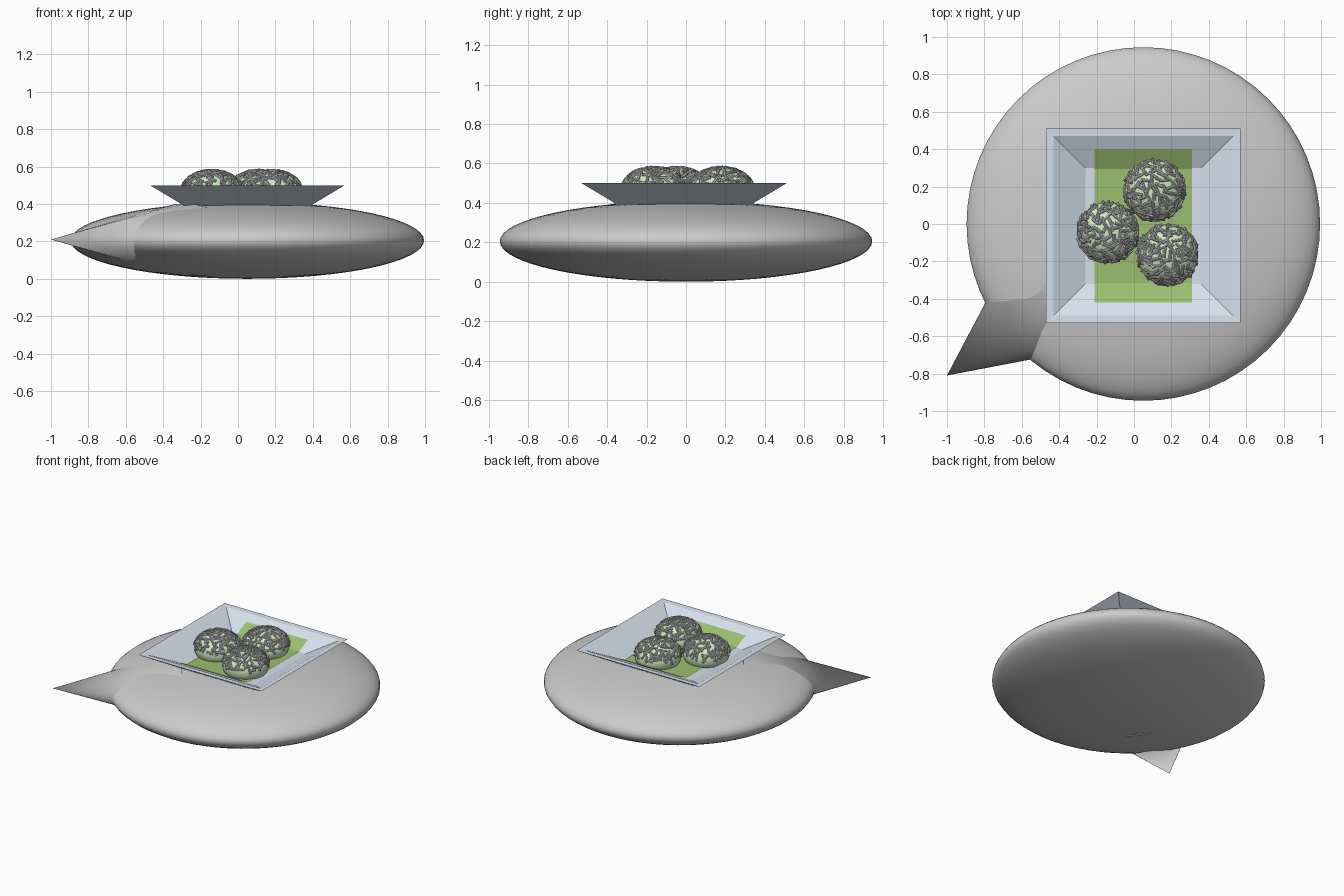
import bpy, bmesh, math, random
from mathutils import Vector, Matrix

if "Cube" in bpy.data.objects:
    bpy.data.objects.remove(bpy.data.objects["Cube"])

random.seed(7)


def paint(name, rgb):
    m = bpy.data.materials.new(name)
    m.diffuse_color = (*rgb, 1)
    m.use_nodes = True
    m.node_tree.nodes["Principled BSDF"].inputs["Base Color"].default_value = m.diffuse_color
    return m


def make(name, bm, mat=None, smooth=None):
    bmesh.ops.recalc_face_normals(bm, faces=bm.faces[:])
    me = bpy.data.meshes.new(name)
    bm.to_mesh(me)
    bm.free()
    ob = bpy.data.objects.new(name, me)
    bpy.context.collection.objects.link(ob)
    if mat:
        me.materials.append(mat)
    if smooth:
        bpy.ops.object.select_all(action='DESELECT')
        ob.select_set(True)
        bpy.context.view_layer.objects.active = ob
        bpy.ops.object.shade_smooth_by_angle(angle=math.radians(smooth))
    return ob


def ellipsoid(name, centre, radii, segs, rings, mat=None):
    bm = bmesh.new()
    m = Matrix.Translation(centre) @ Matrix.Diagonal((*radii, 1))
    bmesh.ops.create_uvsphere(bm, u_segments=segs, v_segments=rings, radius=1, matrix=m)
    return make(name, bm, mat, 60)


blue = paint("pale_blue", (0.68, 0.76, 0.86))
leaf_green = paint("leaf_green", (0.33, 0.52, 0.16))
dough_green = paint("dough_green", (0.62, 0.82, 0.52))

# Flattened round base
ellipsoid("round_base", (0.05, 0, 0.205), (0.945, 0.945, 0.205), 64, 32)

# Flattened pointed spout, tip outwards and wide end buried in the base
length, heading = 0.89, math.radians(36.5)
along = Vector((math.cos(heading), math.sin(heading), 0))
tip = Vector((-1.0, -0.81, 0.21))
frame = Matrix((along, (-along.y, along.x, 0), (0, 0, 1))).transposed().to_4x4()
bm = bmesh.new()
bmesh.ops.create_cone(
    bm, cap_ends=True, segments=32, radius1=0, radius2=1, depth=1,
    matrix=Matrix.Translation(tip + along * length / 2) @ frame
    @ Matrix.Diagonal((length, 0.428, 0.193, 1)) @ Matrix.Rotation(math.pi / 2, 4, 'Y'))
bmesh.ops.remove_doubles(bm, verts=bm.verts[:], dist=1e-5)
make("pointed_spout", bm, None, 50)

# Square tray: outer wall, flat rim, inner wall and floor
cx, cy = 0.05, -0.01
bm = bmesh.new()
loops = [[bm.verts.new((cx + sx * h, cy + sy * h, z))
          for sx, sy in ((-1, -1), (1, -1), (1, 1), (-1, 1))]
         for h, z in ((0.34, 0.392), (0.52, 0.5), (0.48, 0.498), (0.31, 0.413))]
bm.faces.new(loops[0])
bm.faces.new(loops[-1])
for a, b in zip(loops, loops[1:]):
    for i in range(4):
        bm.faces.new((a[i], a[(i + 1) % 4], b[(i + 1) % 4], b[i]))
make("square_tray", bm, blue)

# Leaf lining that bends up the tray walls
bm = bmesh.new()
rows = [[bm.verts.new((x, cy + y, z)) for x in (-0.21, 0.31)]
        for y, z in ((-0.41, 0.469), (-0.305, 0.418), (0.305, 0.418), (0.41, 0.469))]
for a, b in zip(rows, rows[1:]):
    bm.faces.new((a[0], a[1], b[1], b[0]))
make("leaf_lining", bm, leaf_green)


# Dough balls with flakes scattered over the upper half
def flakes(name, centre, radii, count):
    bm = bmesh.new()
    for i in range(count):
        z = 1 - 0.85 * (i + 0.5) / count
        a = i * 2.39996 + random.uniform(-0.2, 0.2)
        s = math.sqrt(1 - z * z)
        p = Vector((s * math.cos(a), s * math.sin(a), z))
        pos = Vector([c + q * r for c, q, r in zip(centre, p, radii)])
        n = Vector([q / r for q, r in zip(p, radii)])
        turn = n.to_track_quat('Z', 'Y').to_matrix().to_4x4()
        spin = Matrix.Rotation(random.uniform(0, math.pi), 4, 'Z')
        lay = Matrix.Rotation(math.pi / 2, 4, 'Y')
        bmesh.ops.create_cone(bm, cap_ends=True, segments=8, radius1=0.008, radius2=0.008,
                              depth=random.uniform(0.045, 0.065),
                              matrix=Matrix.Translation(pos) @ turn @ spin @ lay)
    make(name, bm, None, 40)


radii = (0.163, 0.163, 0.117)
for k, (x, y) in enumerate(((0.11, 0.18), (-0.14, -0.045), (0.18, -0.165)), 1):
    centre = (x, y, 0.463)
    ellipsoid(f"dough_ball_{k}", centre, radii, 32, 16, dough_green)
    flakes(f"ball_flakes_{k}", centre, radii, 120)
